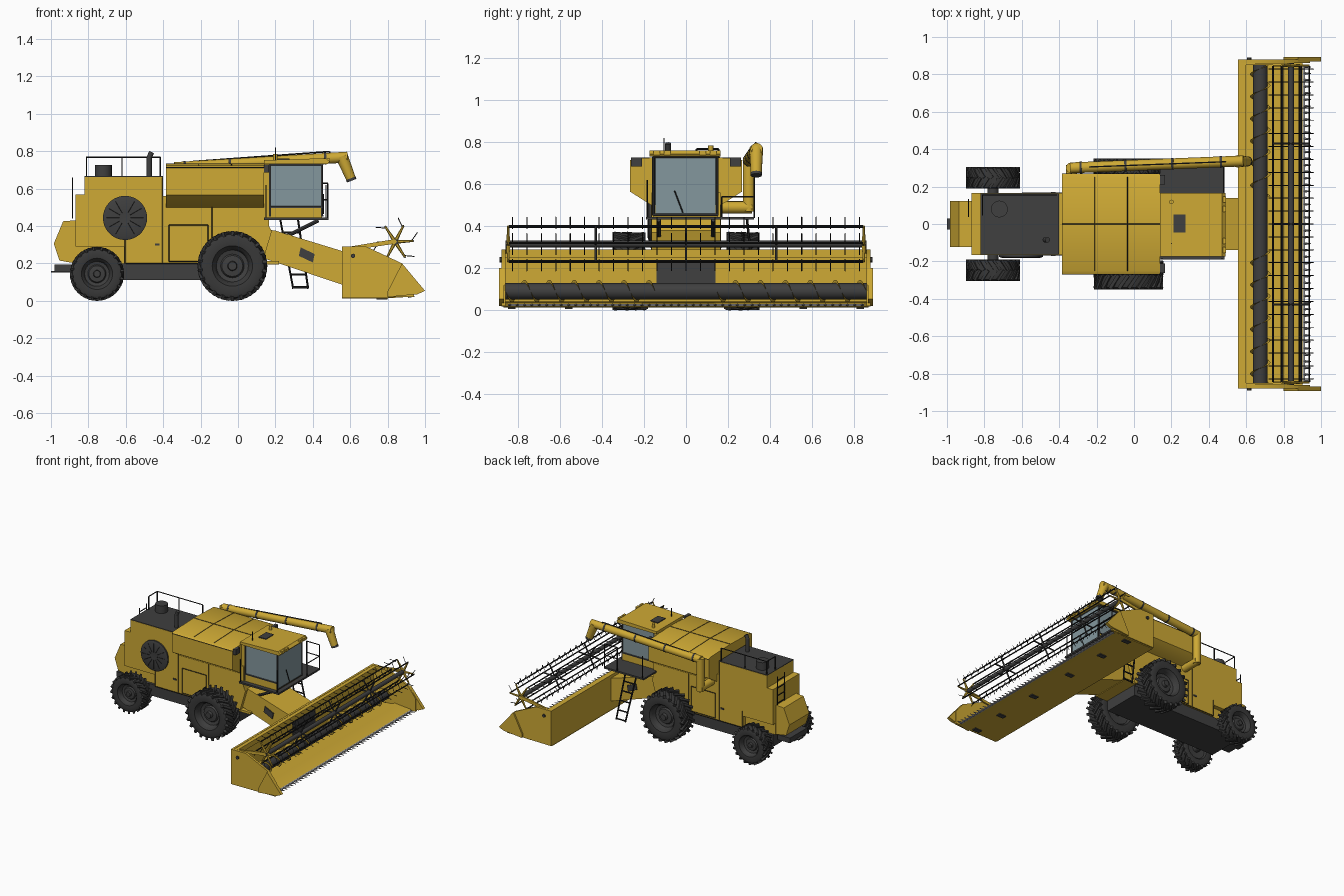
import bpy, bmesh, math
from mathutils import Vector, Matrix

old = bpy.data.objects.get("Cube")
if old:
    bpy.data.objects.remove(old)


def material(name, rgb):
    m = bpy.data.materials.new(name)
    m.use_nodes = True
    m.diffuse_color = (*rgb, 1)
    m.node_tree.nodes["Principled BSDF"].inputs["Base Color"].default_value = (*rgb, 1)
    return m


YELLOW = material("harvest yellow", (0.62, 0.40, 0.035))
DARK = material("dark grey", (0.05, 0.05, 0.05))
TYRE = material("tyre rubber", (0.04, 0.04, 0.04))
BLACK = material("rail black", (0.015, 0.015, 0.015))
GLASS = material("cab glass", (0.23, 0.31, 0.34))
STEEL = material("knife steel", (0.35, 0.35, 0.36))
made = []


def finish(name, bm, mat):
    bmesh.ops.recalc_face_normals(bm, faces=bm.faces)
    me = bpy.data.meshes.new(name)
    bm.to_mesh(me)
    bm.free()
    me.materials.append(mat)
    ob = bpy.data.objects.new(name, me)
    bpy.context.collection.objects.link(ob)
    made.append(ob)
    return ob


def prism(name, pts, lo, hi, mat, axis="y"):
    """Extrude an (x, z) outline along y, or a (y, z) outline along x."""
    bm = bmesh.new()
    put = (lambda p, d: (p[0], d, p[1])) if axis == "y" else (lambda p, d: (d, p[0], p[1]))
    a = [bm.verts.new(put(p, lo)) for p in pts]
    b = [bm.verts.new(put(p, hi)) for p in pts]
    bm.faces.new(a)
    bm.faces.new(b)
    for i in range(len(pts)):
        j = (i + 1) % len(pts)
        bm.faces.new((a[i], a[j], b[j], b[i]))
    return finish(name, bm, mat)


def box(name, x, y, z, mat):
    return prism(name, [(x[0], z[0]), (x[1], z[0]), (x[1], z[1]), (x[0], z[1])], *y, mat)


def rods(name, segs, r, mat, n=6, r2=None):
    bm = bmesh.new()
    for p, q in segs:
        p, q = Vector(p), Vector(q)
        rot = (q - p).to_track_quat("Z", "Y").to_matrix().to_4x4()
        bmesh.ops.create_cone(bm, cap_ends=True, segments=n, radius1=r, radius2=r if r2 is None else r2,
                              depth=(q - p).length, matrix=Matrix.Translation((p + q) / 2) @ rot)
    return finish(name, bm, mat)


def chain(pts):
    return list(zip(pts, pts[1:]))


def lathe(name, prof, c, mat, n=36):
    """Revolve (radius, y) points round a y axis through c."""
    bm = bmesh.new()
    vs = [bm.verts.new((c[0] + r, c[1] + y, c[2])) for r, y in prof]
    es = [bm.edges.new(e) for e in chain(vs)]
    bmesh.ops.spin(bm, geom=vs + es, cent=c, axis=(0, 1, 0), angle=2 * math.pi, steps=n)
    bmesh.ops.remove_doubles(bm, verts=bm.verts, dist=0.0003)
    return finish(name, bm, mat)


def wheel(name, x, y, R, w, lugs):
    c, s = (x, y, R), math.copysign(1, y)
    half = [(0.5, 0.34), (0.58, 0.46), (0.8, 0.5), (0.91, 0.44), (0.95, 0.25)]
    prof = [(a * R, b * w) for a, b in half] + [(a * R, -b * w) for a, b in reversed(half)]
    lathe(name + "_tyre", prof, c, TYRE)
    rim = [(0, .36), (.12, .36), (.14, .22), (.3, .2), (.34, .12), (.46, .16), (.51, .36), (.51, -.36), (0, -.3)]
    lathe(name + "_rim", [(a * R, s * b * w) for a, b in rim], c, DARK, 24)
    bm = bmesh.new()
    for side in (-1, 1):
        for i in range(lugs):
            a = 2 * math.pi * (i + (0.5 if side > 0 else 0)) / lugs
            m = (Matrix.Translation(c) @ Matrix.Rotation(a, 4, "Y")
                 @ Matrix.Translation((0.93 * R, side * 0.24 * w, 0))
                 @ Matrix.Rotation(side * math.radians(35), 4, "X")
                 @ Matrix.Diagonal((0.13 * R, 0.56 * w, 0.1 * R, 1)))
            bmesh.ops.create_cube(bm, size=1, matrix=m)
    finish(name + "_lugs", bm, TYRE)


# Wheels and axles
for s, label in ((1, "left"), (-1, "right")):
    wheel("front_wheel_" + label, -0.03, s * 0.272, 0.186, 0.155, 22)
    wheel("rear_wheel_" + label, -0.754, s * 0.247, 0.144, 0.115, 20)
rods("axles", [((-0.03, -.25, .187), (-0.03, .25, .187)), ((-.754, -.22, .15), (-.754, .22, .15))], 0.03, DARK, 12)

# Chassis, body and rear hood
box("chassis", (-0.86, 0.12), (-0.15, 0.15), (0.11, 0.2), DARK)
prism("body", [(-.87, .29), (-.87, .567), (-.82, .567), (-.82, .663), (-.4, .663), (-.4, .56), (.165, .56),
               (.165, .4), (.18, .37), (.13, .2), (-.61, .2), (-.61, .29)], -0.165, 0.165, YELLOW)
box("rear_core", (-0.87, -0.6), (-0.13, 0.13), (0.2, 0.3), YELLOW)
prism("rear_hood", [(-.87, .43), (-.935, .425), (-.985, .305), (-.955, .215), (-.87, .2)], -0.123, 0.123, YELLOW)
box("straw_spreader", (-0.98, -0.87), (-0.11, 0.11), (0.155, 0.195), DARK)
box("tow_bar", (-1.0, -0.87), (-0.03, 0.03), (0.152, 0.16), DARK)
box("engine_deck", (-0.82, -0.4), (-0.163, 0.163), (0.661, 0.667), DARK)
lathe("cooling_screen", [(0, -.008), (.03, -.012), (.1, -.012), (.118, -.006), (.118, .012)],
      (-0.604, -0.17, 0.443), DARK)
rods("screen_spokes", [((-0.604 + .03 * math.cos(a), -.181, .443 + .03 * math.sin(a)),
                        (-0.604 + .1 * math.cos(a), -.181, .443 + .1 * math.sin(a)))
                       for a in (i * math.pi / 6 for i in range(12))], 0.002, BLACK, 4)

# Panel seams on both flanks
for s, label in ((1, "left"), (-1, "right")):
    y = s * 0.165
    door = [(-.37, y, .21), (-.37, y, .405), (-.16, y, .405), (-.16, y, .21), (-.37, y, .21)]
    rods("panel_seams_" + label, chain(door) + [((-.405, y, .2), (-.405, y, .66)), ((-.14, y, .25), (-.14, y, .52)),
         ((-.604, y, .2), (-.604, y, .33)), ((-.6, y, .2), (.12, y, .2))], 0.0025, BLACK, 4)
    box("door_handle_" + label, (-.445, -.42), sorted((y, y * 1.03)), (.295, .307), DARK)

# Grain tank with sloping lower sides
prism("grain_tank", [(-.165, .5), (-.267, .565), (-.267, .715), (-.25, .724), (0, .732), (.25, .724),
                     (.267, .715), (.267, .565), (.165, .5)], -0.385, 0.14, YELLOW, "x")
rods("tank_seams", [((-.385, 0, .732), (.14, 0, .732))]
     + [((x, s * .25, .724), (x, 0, .732)) for x in (-.21, -.035) for s in (-1, 1)]
     + [((-.385, s * .267, .713), (.14, s * .267, .713)) for s in (-1, 1)], 0.002, BLACK, 4)
for s in (-1, 1):
    box("work_light", (.14, .165), sorted((s * .21, s * .262)), (.685, .728), DARK)

# Engine deck fittings
lathe_top = rods("air_intake", [((-.72, .08, .66), (-.72, .08, .727))], 0.045, DARK, 20)
rods("exhaust_pipe", [((-.475, -.085, .66), (-.475, -.085, .77)), ((-.475, -.085, .765), (-.462, -.085, .795))],
     0.014, DARK, 12)
rods("deck_rail", chain([(-.81, .155, .66), (-.81, .155, .768), (-.415, .155, .768), (-.415, .155, .66)])
     + [((-.62, .155, .66), (-.62, .155, .768)), ((-.81, .155, .768), (-.81, .05, .768)),
        ((-.81, .05, .768), (-.81, .05, .66))], 0.004, BLACK)
rods("rear_ladder", [((-.885, y, .44), (-.885, y, .66)) for y in (.04, .13)]
     + [((-.885, .04, z), (-.885, .13, z)) for z in (.45, .51, .57, .63)], 0.004, BLACK)

# Cab
box("cab_base", (.14, .45), (-.157, .152), (.44, .5), YELLOW)
box("cab_back", (.14, .17), (-.157, .152), (.5, .73), YELLOW)
box("cab_glass", (.17, .447), (-.153, .148), (.5, .73), GLASS)
box("windscreen", (.446, .455), (-.145, .14), (.46, .728), GLASS)
prism("cab_roof", [(.14, .732), (.48, .732), (.49, .745), (.47, .762), (.14, .752)], -.175, .165, YELLOW)
box("roof_hatch", (.21, .275), (-.045, .05), (.753, .761), DARK)
rods("cab_frame", [((x, y, .45), (x, y, .73)) for x in (.172, .45) for y in (-.155, .15)]
     + [((.452, -.155, .73), (.452, .15, .73)), ((.452, -.155, .455), (.452, .15, .455))]
     + [((.17, y, z), (.45, y, z)) for y in (-.155, .15) for z in (.5, .73)], 0.006, DARK)
rods("wiper", [((.458, -.055, .57), (.458, -.015, .465))], 0.003, BLACK)
rods("beacon", [((.2, .118, .75), (.2, .118, .785))], 0.012, YELLOW, 12)
rods("roof_aerial", [((.2, -.105, .75), (.2, -.105, .82))], 0.003, BLACK)
for y in (-.14, -.09, .08, .13):
    box("roof_light", (.475, .492), (y - .016, y + .016), (.74, .762), YELLOW)

# Platform, railings and boarding ladder
box("platform", (.14, .485), (-.19, .325), (.432, .445), DARK)
rods("platform_rail", chain([(.37, .325, .44), (.37, .325, .628), (.48, .325, .628), (.48, .325, .44)])
     + chain([(.48, .17, .44), (.48, .17, .54), (.48, .325, .54)])
     + [((.37, .325, .54), (.48, .325, .54)), ((.15, .325, .44), (.15, .325, .62)),
        ((.47, -.185, .44), (.47, -.185, .62)), ((.15, -.185, .44), (.15, -.185, .62))], 0.004, BLACK)
rods("boarding_ladder", [((.225, .29, .44), (.295, .33, .065)), ((.32, .29, .44), (.375, .33, .065))]
     + [((.225 + .07 * t, .29 + .04 * t, .44 - .375 * t), (.32 + .055 * t, .29 + .04 * t, .44 - .375 * t))
        for t in (.2, .4, .6, .8, .98)], 0.006, BLACK)
rods("platform_struts", [((.19, y, .31), (.43, y, .43)) for y in (-.13, .13)], 0.01, DARK, 8)

# Unloading tube with elbow, spout and brace
rods("unloading_tube", [((-.34, .3, .712), (.585, .337, .768)), ((-.335, .3, .47), (-.335, .3, .725)),
                        ((-.335, .12, .49), (-.335, .315, .49))], 0.029, YELLOW, 16)
rods("unloading_spout", [((.555, .335, .772), (.605, .335, .65))], 0.033, YELLOW, 16, 0.026)
rods("spout_lip", [((.603, .335, .655), (.608, .335, .642))], 0.027, DARK, 16)
rods("tube_bands", [((x, .3136 + .04 * x, .7326 + .0605 * x), (x + .012, .3141 + .04 * x, .7333 + .0605 * x))
                    for x in (-.29, -.05, .2, .46)], 0.0315, DARK, 16)
rods("tube_brace", [((-.24, .305, .745), (.49, .333, .798)), ((-.24, .305, .745), (-.24, .305, .72)),
                    ((.13, .318, .77), (.13, .318, .75)), ((.49, .333, .798), (.49, .333, .77))], 0.004, BLACK)

# Feeder house
prism("feeder_house", [(.165, .38), (.2, .375), (.56, .265), (.56, .085), (.13, .23)], -.14, .14, YELLOW)
prism("feeder_cover", [(.335, .285), (.41, .25), (.4, .205), (.325, .24)], -.148, .148, DARK)
box("feeder_pivot", (.1, .22), (-.16, .16), (.195, .212), YELLOW)

# Header trough
W = 0.87
box("header_back", (.555, .572), (-W, W), (.016, .29), YELLOW)
box("header_beam", (.555, .6), (-W, W), (.25, .288), YELLOW)
prism("header_floor", [(.555, .012), (.78, .012), (.9, .02), (.9, .028), (.76, .04), (.72, .026), (.57, .026)],
      -W, W, YELLOW)
box("feeder_opening", (.572, .577), (-.14, .14), (.09, .225), DARK)
box("knife_bar", (.885, .915), (-.85, .85), (.02, .028), STEEL)
rods("knife_teeth", [((.91, -.84 + i * .035, .024), (.945, -.84 + i * .035, .024)) for i in range(49)],
     0.008, STEEL, 4, 0.002)
for s, label in ((1, "left"), (-1, "right")):
    prism("end_plate_" + label, [(.555, .016), (.555, .29), (.685, .29), (.877, .2), (.94, .12), (.94, .02)],
          *sorted((s * .862, s * .88)), YELLOW)
    prism("crop_divider_" + label, [(.8, .02), (.8, .05), (.877, .2), (1.0, .053), (.96, .035)],
          *sorted((s * .868, s * .893)), YELLOW)
    rods("end_bolt_" + label, [((.615, s * .87, .24), (.615, s * .89, .24))], 0.012, DARK, 8)
    prism("reel_arm_" + label, [(.6, .27), (.6, .29), (.84, .33), (.85, .315), (.84, .305)],
          *sorted((s * .85, s * .862)), YELLOW)
for y in (-.83, -.56, -.2, .2, .56, .83):
    box("skid_shoe", (.74, .8), (y - .018, y + .018), (.006, .014), DARK)

# Intake auger with opposed flights
rods("auger_drum", [((.675, -W, .09), (.675, W, .09))], 0.039, DARK, 20)
bm = bmesh.new()
for s in (-1, 1):
    last = None
    for i in range(109):
        a, y = s * i * math.pi / 9, s * (.86 - .0066 * i)
        pair = [bm.verts.new((.675 + r * math.cos(a), y, .09 + r * math.sin(a))) for r in (.036, .055)]
        if last:
            bm.faces.new((last[0], last[1], pair[1], pair[0]))
        last = pair
finish("auger_flights", bm, YELLOW)

# Pick-up reel
C = Vector((.84, 0, .315))
rods("reel_shaft", [((.84, -.86, .315), (.84, .86, .315))], 0.016, DARK, 12)
bars, tines, inner, outer = [], [], [], []
for k in range(6):
    a = k * math.pi / 3 + 0.05
    out, tan = Vector((math.cos(a), 0, math.sin(a))), Vector((-math.sin(a), 0, math.cos(a)))
    hub = C + out * 0.097
    at = lambda v, y: v + Vector((0, y, 0))
    bars.append((at(hub, -.845), at(hub, .845)))
    for i in range(25):
        y = -.828 + i * .069
        tines.append((at(hub - out * .01, y), at(hub + out * .025 + tan * .045, y)))
    outer += [(at(C, y), at(hub, y)) for y in (-.848, .848)]
    inner += [(at(C, y), at(hub, y)) for y in (-.43, 0, .43)]
rods("reel_bars", bars, 0.005, BLACK)
rods("reel_tines", tines, 0.0025, BLACK, 4)
rods("reel_end_spokes", outer, 0.011, YELLOW, 6, 0.005)
rods("reel_inner_spokes", inner, 0.006, DARK, 6)

# Smooth rounded parts while keeping hard edges
bpy.ops.object.select_all(action="DESELECT")
for ob in made:
    ob.select_set(True)
bpy.context.view_layer.objects.active = made[0]
bpy.ops.object.shade_smooth_by_angle(angle=math.radians(35))
